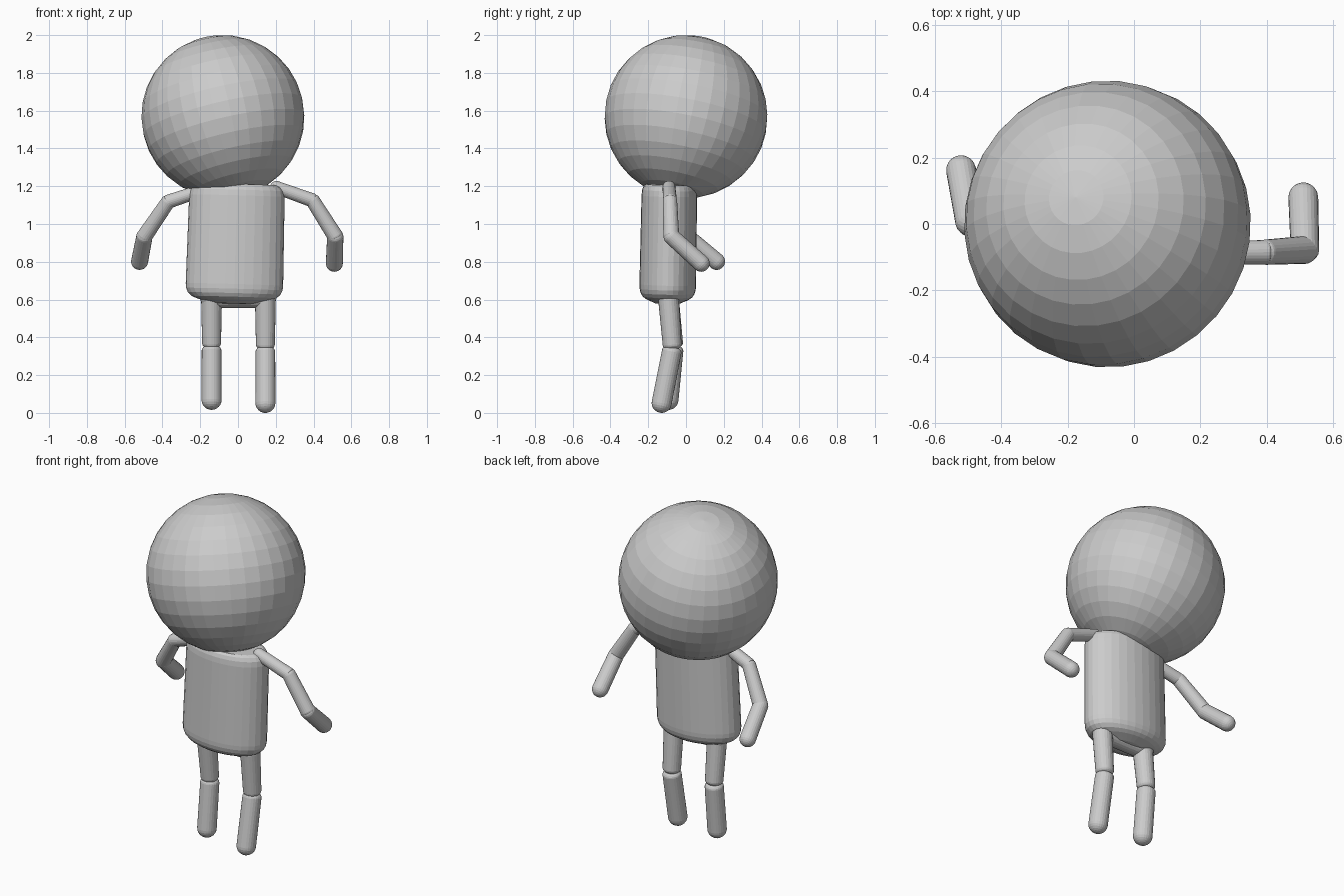
import bpy, bmesh, math
from mathutils import Vector, Matrix

if "Cube" in bpy.data.objects:
    bpy.data.objects.remove(bpy.data.objects["Cube"], do_unlink=True)

grey = bpy.data.materials.new("plain grey")
grey.use_nodes = True
colour = (0.6, 0.6, 0.6, 1)
grey.diffuse_color = colour
grey.node_tree.nodes["Principled BSDF"].inputs["Base Color"].default_value = colour


def finish(name, bm, matrix):
    bmesh.ops.recalc_face_normals(bm, faces=bm.faces)
    mesh = bpy.data.meshes.new(name)
    bm.to_mesh(mesh)
    bm.free()
    mesh.materials.append(grey)
    obj = bpy.data.objects.new(name, mesh)
    obj.matrix_world = matrix
    bpy.context.collection.objects.link(obj)
    return obj


def lathe(name, profile, matrix, sides=24):
    """Spin a (radius, height) profile into a closed solid."""
    bm = bmesh.new()
    rings = []
    for r, z in profile:
        if r < 1e-5:
            rings.append([bm.verts.new((0, 0, z))] * sides)
        else:
            rings.append([bm.verts.new((r * math.cos(math.tau * i / sides),
                                        r * math.sin(math.tau * i / sides), z))
                          for i in range(sides)])
    for low, high in zip(rings, rings[1:]):
        for i in range(sides):
            j = (i + 1) % sides
            corners = dict.fromkeys((low[i], low[j], high[j], high[i]))
            bm.faces.new(list(corners))
    return finish(name, bm, matrix)


def aim(start, end):
    direction = end - start
    turn = direction.to_track_quat("Z", "Y").to_matrix().to_4x4()
    return Matrix.Translation(start) @ turn


def limb(name, start, end, r0, r1, cap0, cap1, steps=6):
    """Tapered rod between two joints, with domed ends past each joint."""
    start, end = Vector(start), Vector(end)
    length = (end - start).length
    quarter = [math.pi / 2 * i / steps for i in range(steps + 1)]
    profile = [(r0 * math.sin(a), -cap0 * math.cos(a)) for a in quarter]
    profile += [(r1 * math.cos(a), length + cap1 * math.sin(a)) for a in quarter]
    return lathe(name, profile, aim(start, end))


# Large faceted head, tipped slightly to one side
bm = bmesh.new()
bmesh.ops.create_uvsphere(bm, u_segments=32, v_segments=16, radius=0.432)
centre = Vector((-0.08, 0, 1.568))
finish("head", bm, aim(centre, centre + Vector((-0.095, 0.08, 0.41))))

# Oval torso with rounded rims and a shallow domed underside
torso = [(0, 0.57), (0.45, 0.58), (0.75, 0.6), (0.87, 0.613), (0.95, 0.632),
         (0.99, 0.655), (1, 0.68), (0.98, 1.15), (0.96, 1.18),
         (0.91, 1.2), (0.83, 1.21), (0, 1.212)]
middle = 0.89
lean = (Matrix.Translation((-0.013, -0.093, middle))
        @ Matrix.Rotation(math.radians(1.6), 4, "Y")
        @ Matrix.Rotation(math.radians(-1), 4, "X")
        @ Matrix.Diagonal((0.258, 0.15, 1, 1)))
lathe("torso", [(r, z - middle) for r, z in torso], lean, sides=32)

# Hip bar joining the legs
limb("hips", (-0.15, -0.092, 0.61), (0.15, -0.092, 0.61), 0.054, 0.054, 0.05, 0.05)

# Posed joints: shoulder, mid arm, elbow, hand
arms = {
    "left": [(0.2, -0.09, 1.195), (0.395, -0.085, 1.125),
             (0.515, -0.078, 0.935), (0.51, 0.08, 0.792)],
    "right": [(-0.2, -0.09, 1.175), (-0.37, -0.065, 1.118),
              (-0.495, 0.005, 0.935), (-0.521, 0.162, 0.802)],
}
for side, (shoulder, mid, elbow, hand) in arms.items():
    limb(side + "_shoulder", shoulder, mid, 0.034, 0.037, 0.03, 0.018)
    limb(side + "_upper_arm", mid, elbow, 0.038, 0.042, 0.025, 0.025)
    limb(side + "_forearm", elbow, hand, 0.043, 0.045, 0.035, 0.045)

# Posed joints: hip, knee, foot
legs = {
    "left": [(0.145, -0.092, 0.6), (0.145, -0.072, 0.343), (0.145, -0.129, 0.052)],
    "right": [(-0.14, -0.092, 0.6), (-0.14, -0.064, 0.35), (-0.14, -0.093, 0.068)],
}
for side, (hip, knee, foot) in legs.items():
    hip, knee, foot = Vector(hip), Vector(knee), Vector(foot)
    above = knee + (hip - knee).normalized() * 0.018
    below = knee + (foot - knee).normalized() * 0.018
    limb(side + "_thigh", hip, above, 0.055, 0.05, 0.03, 0.03)
    limb(side + "_shin", below, foot, 0.052, 0.053, 0.03, 0.052)
